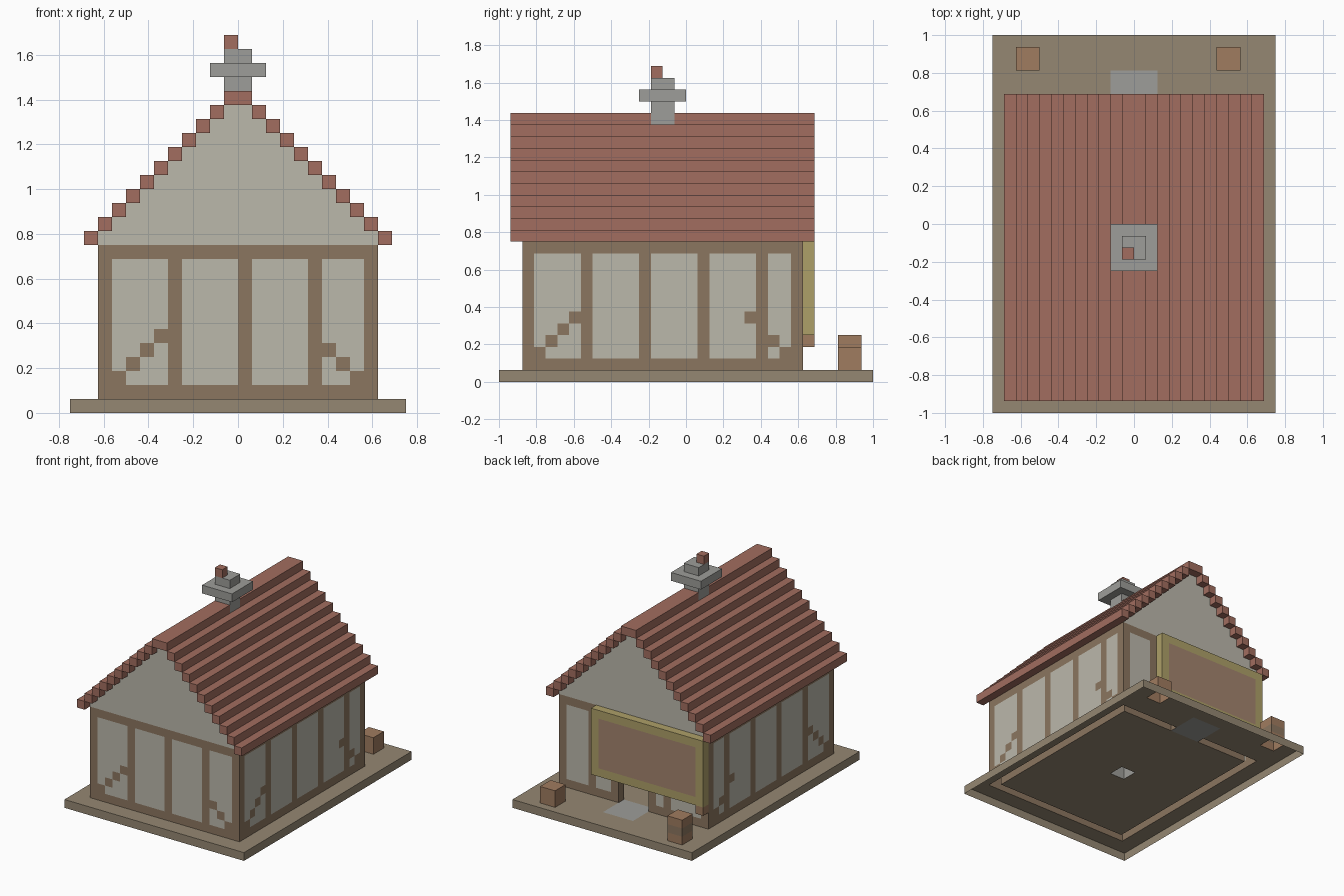
import bpy, bmesh

if "Cube" in bpy.data.objects:
    bpy.data.objects.remove(bpy.data.objects["Cube"])

U = 1 / 16          # edge length of one building block
owner = {}          # block position -> part name
colours = {}        # part name -> colour

PLASTER, TIMBER = (.50, .48, .41), (.26, .18, .115)
TILE, STONE = (.36, .155, .115), (.34, .34, .32)
EARTH, YELLOW, BOARD, WOOD = (.30, .245, .17), (.42, .35, .14), (.37, .23, .155), (.35, .20, .115)


def fill(name, colour, x, y, z):
    """Fill inclusive block ranges; later parts replace earlier ones."""
    colours[name] = colour
    for i in range(x[0], x[1] + 1):
        for j in range(y[0], y[1] + 1):
            for k in range(z[0], z[1] + 1):
                owner[i, j, k] = name


def timber(x, y, z):
    fill("timber_frame", TIMBER, x, y, z)


# ground slab and stone path at the door
fill("ground_slab", EARTH, (-12, 11), (-16, 15), (0, 0))
fill("door_path", STONE, (-2, 1), (9, 12), (0, 0))

# plaster walls, front/back then sides
for y in (-14, 9):
    fill("plaster_walls", PLASTER, (-10, 9), (y, y), (1, 11))
    for k in range(10):
        fill("gable_walls", PLASTER, (k - 10, 9 - k), (y, y), (12 + k, 12 + k))
for x in (-10, 9):
    fill("plaster_walls", PLASTER, (x, x), (-14, 9), (1, 11))

# timber sills, top rails and posts
for z in (1, 11):
    for y in (-14, 9):
        timber((-10, 9), (y, y), (z, z))
    for x in (-10, 9):
        timber((x, x), (-14, 9), (z, z))
for x in (-10, -5, 0, 5, 9):
    timber((x, x), (-14, -14), (1, 11))
for x in (-10, -5, -3, 2, 5, 9):
    timber((x, x), (9, 9), (1, 11))
for y in (-14, -9, -4, 1, 6, 9):
    for x in (-10, 9):
        timber((x, x), (y, y), (1, 11))

# stepped corner braces
for x, z in ((-9, 2), (-8, 3), (-7, 4), (-6, 5), (6, 4), (7, 3), (8, 2)):
    timber((x, x), (-14, -14), (z, z))
for y, z in ((-13, 2), (-12, 3), (-11, 4), (-10, 5), (5, 5), (7, 3), (8, 2)):
    for x in (-10, 9):
        timber((x, x), (y, y), (z, z))

# open doorway in the back wall with a lintel
timber((-3, 2), (9, 9), (9, 9))
for x in range(-2, 2):
    for z in range(1, 9):
        owner.pop((x, 9, z), None)

# stepped roof courses and ridge
for k in range(11):
    for x in (10 - k, k - 11):
        fill("roof", TILE, (x, x), (-15, 10), (12 + k, 12 + k))

# chimney running from floor through the ridge, with cap and pot
fill("chimney", STONE, (-1, 0), (-3, -2), (1, 23))
fill("chimney_cap", STONE, (-2, 1), (-4, -1), (24, 24))
fill("chimney_cap", STONE, (-1, 0), (-3, -2), (25, 25))
fill("chimney_pot", TILE, (-1, -1), (-3, -3), (26, 26))

# blank sign board with yellow border, and its bracket
fill("sign_border", YELLOW, (-10, 4), (10, 10), (4, 11))
fill("sign_panel", BOARD, (-9, 3), (10, 10), (5, 10))
fill("sign_bracket", WOOD, (-10, -10), (10, 10), (3, 3))

# crates
fill("tall_crate", WOOD, (-10, -9), (13, 14), (1, 3))
fill("tall_crate_band", TIMBER, (-10, -9), (13, 14), (2, 2))
fill("short_crate", WOOD, (7, 8), (13, 14), (1, 2))

# outward direction and its four corners, counter-clockwise from outside
SIDES = (
    ((1, 0, 0), ((1, 0, 0), (1, 1, 0), (1, 1, 1), (1, 0, 1))),
    ((-1, 0, 0), ((0, 1, 0), (0, 0, 0), (0, 0, 1), (0, 1, 1))),
    ((0, 1, 0), ((1, 1, 0), (0, 1, 0), (0, 1, 1), (1, 1, 1))),
    ((0, -1, 0), ((0, 0, 0), (1, 0, 0), (1, 0, 1), (0, 0, 1))),
    ((0, 0, 1), ((0, 0, 1), (1, 0, 1), (1, 1, 1), (0, 1, 1))),
    ((0, 0, -1), ((0, 1, 0), (1, 1, 0), (1, 0, 0), (0, 0, 0))),
)


def build(name):
    """Make one part from the exposed block faces; the base is open below."""
    bm = bmesh.new()
    for cell in [c for c, n in owner.items() if n == name]:
        for step, corners in SIDES:
            beside = tuple(a + b for a, b in zip(cell, step))
            if beside in owner or beside[2] < 0:
                continue
            bm.faces.new([bm.verts.new([(a + b) * U for a, b in zip(cell, c)])
                          for c in corners])
    bmesh.ops.remove_doubles(bm, verts=bm.verts[:], dist=1e-4)
    mesh = bpy.data.meshes.new(name)
    bm.to_mesh(mesh)
    bm.free()
    mat = bpy.data.materials.new(name + "_colour")
    mat.diffuse_color = (*colours[name], 1)
    mat.use_nodes = True
    mat.node_tree.nodes["Principled BSDF"].inputs["Base Color"].default_value = mat.diffuse_color
    mesh.materials.append(mat)
    bpy.context.collection.objects.link(bpy.data.objects.new(name, mesh))


for part in colours:
    build(part)
